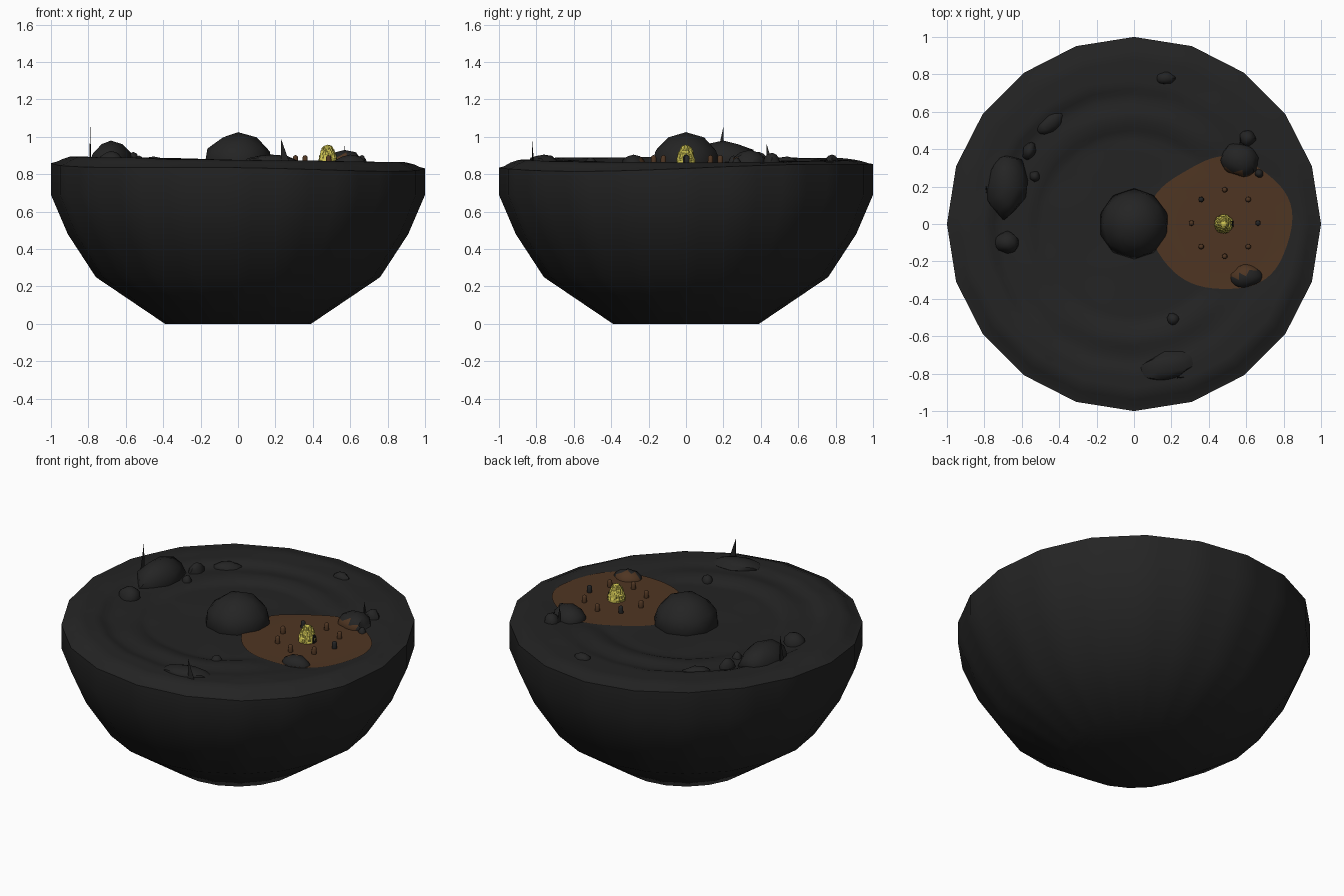
import bpy, bmesh, math, random
from mathutils import Vector, noise

if "Cube" in bpy.data.objects:
    bpy.data.objects.remove(bpy.data.objects["Cube"])

random.seed(4)
PX, PR = 0.49, 0.355          # centre and radius of the bare earth patch


def material(name, col):
    m = bpy.data.materials.new(name)
    m.diffuse_color = (*col, 1)
    m.use_nodes = True
    m.node_tree.nodes["Principled BSDF"].inputs["Base Color"].default_value = m.diffuse_color
    return m


STONE = material("charcoal stone", (0.0175, 0.0175, 0.0175))
EARTH = material("brown earth", (0.078, 0.036, 0.016))
STRAW = material("yellow straw", (0.62, 0.55, 0.085))
BLACK = material("black", (0.009, 0.009, 0.009))


def finish(name, bm, mats, angle=40):
    bmesh.ops.recalc_face_normals(bm, faces=bm.faces)
    me = bpy.data.meshes.new(name)
    bm.to_mesh(me)
    bm.free()
    ob = bpy.data.objects.new(name, me)
    bpy.context.collection.objects.link(ob)
    for m in mats:
        me.materials.append(m)
    if angle:
        bpy.ops.object.select_all(action='DESELECT')
        ob.select_set(True)
        bpy.context.view_layer.objects.active = ob
        bpy.ops.object.shade_smooth_by_angle(angle=math.radians(angle))
    return ob


def step(a, b, x):
    t = min(1, max(0, (x - a) / (b - a)))
    return t * t * (3 - 2 * t)


def ground(x, y):
    """Height of the island top: rim, spiral terraces, flat patch."""
    r, a = math.hypot(x, y), math.atan2(y, x)
    rim = 0.845 - 0.014 * math.cos(a) + 0.018 * math.sin(a) + 0.008 * math.sin(3 * a)
    plateau = 0.878 - 0.014 * math.cos(a)
    shift = 0.03 * math.sin(a + 0.6)
    h = 0.848 + 0.014 * step(0.49, 0.55, r + shift)
    h += (plateau - 0.862) * step(0.70, 0.78, r + shift)
    h += 0.012 * math.exp(-((r + shift - 0.6) / 0.05) ** 2) * (0.5 + 0.5 * math.cos(2 * a - 3.1))
    h += 0.006 * noise.noise(Vector((x * 4, y * 4, 0)))
    h += (rim - h) * step(0.9, 1.0, r)
    d = math.hypot(x - PX, y)
    return h + (0.854 - h) * (1 - step(0.33, 0.46, d)) * (1 - step(0.86, 1, r))


def polygon(a, n=20):
    s = 2 * math.pi / n
    return math.cos(s / 2) / math.cos((a % s) - s / 2)


# island: twenty-sided stone bowl with a terraced top
SEG = 80
wall = [(0.39, 0.0), (0.76, 0.25), (0.91, 0.48), (1.0, 0.69)]
tops = [1.0, 0.975, 0.94] + [0.9 - 0.025 * i for i in range(34)]
bm = bmesh.new()
rings = []
for r, z in wall + [(r, None) for r in tops]:
    ring = []
    for i in range(SEG):
        a = 2 * math.pi * i / SEG
        k = r * (1 + (polygon(a) - 1) * step(0.2, 0.95, r if z is None else 1))
        x, y = k * math.cos(a), k * math.sin(a)
        if z is None:
            zz = ground(r * math.cos(a), r * math.sin(a))
        else:
            zz = z
        ring.append(bm.verts.new((x, y, zz)))
    rings.append(ring)
for p, q in zip(rings, rings[1:]):
    for i in range(SEG):
        j = (i + 1) % SEG
        bm.faces.new((p[i], p[j], q[j], q[i]))
bm.faces.new(rings[0])
bm.faces.new(rings[-1])
finish("stone_bowl", bm, [STONE], 50)

# earth patch: thin disc draped on the ground
bm = bmesh.new()
prev = None
for k in range(9):
    ring = []
    for i in range(60):
        a = 2 * math.pi * i / 60
        left = max(0, -math.cos(a)) ** 4
        r = (PR + 0.06 * left + 0.008 * math.sin(5 * a)) * (k + 0.2) / 8.2
        x, y = PX + r * math.cos(a), r * math.sin(a)
        ring.append(bm.verts.new((x, y, ground(x, y) + 0.005)))
    if prev:
        for i in range(60):
            j = (i + 1) % 60
            bm.faces.new((prev[i], prev[j], ring[j], ring[i]))
    else:
        bm.faces.new(ring)
    prev = ring
finish("earth_patch", bm, [EARTH])


def rock(name, x, y, sx, sy, top, turn=0.0, rough=0.25, sub=2):
    """Lumpy boulder half sunk in the ground, brown where it meets the patch."""
    bm = bmesh.new()
    bmesh.ops.create_icosphere(bm, subdivisions=sub, radius=1)
    base = ground(x, y) - 0.01
    c, s = math.cos(turn), math.sin(turn)
    for v in bm.verts:
        n = 1 + rough * noise.noise(v.co * 1.3 + Vector((x * 9, y * 9, 2)))
        u, w = v.co.x * sx * n, v.co.y * sy * n
        v.co = (x + c * u - s * w, y + s * u + c * w,
                base + v.co.z * (top - base) * (n if v.co.z < 0.8 else 1))
        v.co.z = max(v.co.z, base - 0.03)
    for f in bm.faces:
        m = f.calc_center_median()
        if math.hypot(m.x - PX, m.y) < 0.29:
            f.material_index = 1
    finish(name, bm, [STONE, EARTH], 45)


# central dome
rock("central_dome", 0, 0, 0.19, 0.19, 1.025, 0, 0.03)

# boulders and pebbles: x, y, half sizes, top height, turn
boulders = [
    (-0.68, 0.20, 0.11, 0.17, 0.98, -0.1), (-0.68, -0.10, 0.065, 0.06, 0.925, 0),
    (-0.53, 0.255, 0.03, 0.03, 0.90, 0), (-0.56, 0.39, 0.035, 0.05, 0.92, -0.3),
    (0.57, 0.34, 0.11, 0.09, 0.93, -0.2), (0.61, 0.46, 0.045, 0.045, 0.915, 0),
    (0.67, 0.27, 0.025, 0.025, 0.89, 0), (0.60, -0.28, 0.09, 0.065, 0.905, 0),
    (0.18, -0.76, 0.15, 0.07, 0.905, 0.2), (0.21, -0.51, 0.035, 0.035, 0.89, 0),
    (0.17, 0.78, 0.05, 0.035, 0.905, 0), (-0.45, 0.54, 0.085, 0.05, 0.895, 0.6),
]
for i, b in enumerate(boulders):
    rock(f"boulder_{i + 1}", *b)

# thin pointed stone shards: x, y, tip height, width, direction
for i, (x, y, tip, w, a) in enumerate([(-0.79, 0.2, 1.055, 0.045, -math.pi / 2),
                                       (0.23, -0.82, 0.99, 0.05, 0),
                                       (0.57, 0.43, 0.965, 0.035, math.pi / 2)]):
    bm = bmesh.new()
    d, n = Vector((math.cos(a), math.sin(a), 0)), Vector((-math.sin(a), math.cos(a), 0))
    o = Vector((x, y, 0.85))
    pts = [o + n * 0.006, o - n * 0.006, o + d * w, Vector((x, y, tip))]
    vs = [bm.verts.new(p) for p in pts]
    for f in ((0, 1, 2), (0, 1, 3), (1, 2, 3), (2, 0, 3)):
        bm.faces.new([vs[k] for k in f])
    finish(f"stone_shard_{i + 1}", bm, [STONE], 0)

# straw hut: egg-shaped, bristly surface
HX = 0.48
bm = bmesh.new()
bmesh.ops.create_uvsphere(bm, u_segments=36, v_segments=24, radius=1)
for v in bm.verts:
    k = random.uniform(0.91, 1.1)
    taper = 1 - 0.15 * v.co.z
    v.co = (HX + 0.048 * k * taper * v.co.x, 0.048 * k * taper * v.co.y,
            0.873 + 0.085 * v.co.z * (1 if abs(v.co.z) > 0.9 else k))
    v.co.z = max(v.co.z, 0.85)
finish("straw_hut", bm, [STRAW], 0)

# dark arched doorway facing +x, bent onto the hut wall
bm = bmesh.new()
outline = [(-0.016, 0.856)] + [(-0.016 * math.cos(math.pi * t / 10),
           0.884 + 0.022 * math.sin(math.pi * t / 10)) for t in range(11)] + [(0.016, 0.856)]
front = [bm.verts.new((HX + 0.053 - max(0, z - 0.87) * 0.2, y, z)) for y, z in outline]
back = [bm.verts.new(v.co - Vector((0.009, 0, 0))) for v in front]
bm.faces.new(front)
bm.faces.new(back)
for i in range(len(front)):
    j = (i + 1) % len(front)
    bm.faces.new((front[i], front[j], back[j], back[i]))
finish("hut_doorway", bm, [BLACK], 30)

# ring of eight rounded posts around the hut
for i in range(8):
    a = math.pi * i / 4
    x, y = 0.485 + 0.178 * math.cos(a), 0.005 + 0.178 * math.sin(a)
    bm = bmesh.new()
    bmesh.ops.create_uvsphere(bm, u_segments=10, v_segments=8, radius=0.015)
    for v in bm.verts:
        v.co += Vector((x, y, 0.887 if v.co.z > 0.001 else 0.858))
    finish(f"ring_post_{i + 1}", bm, [STONE if i in (0, 3) else EARTH], 50)
